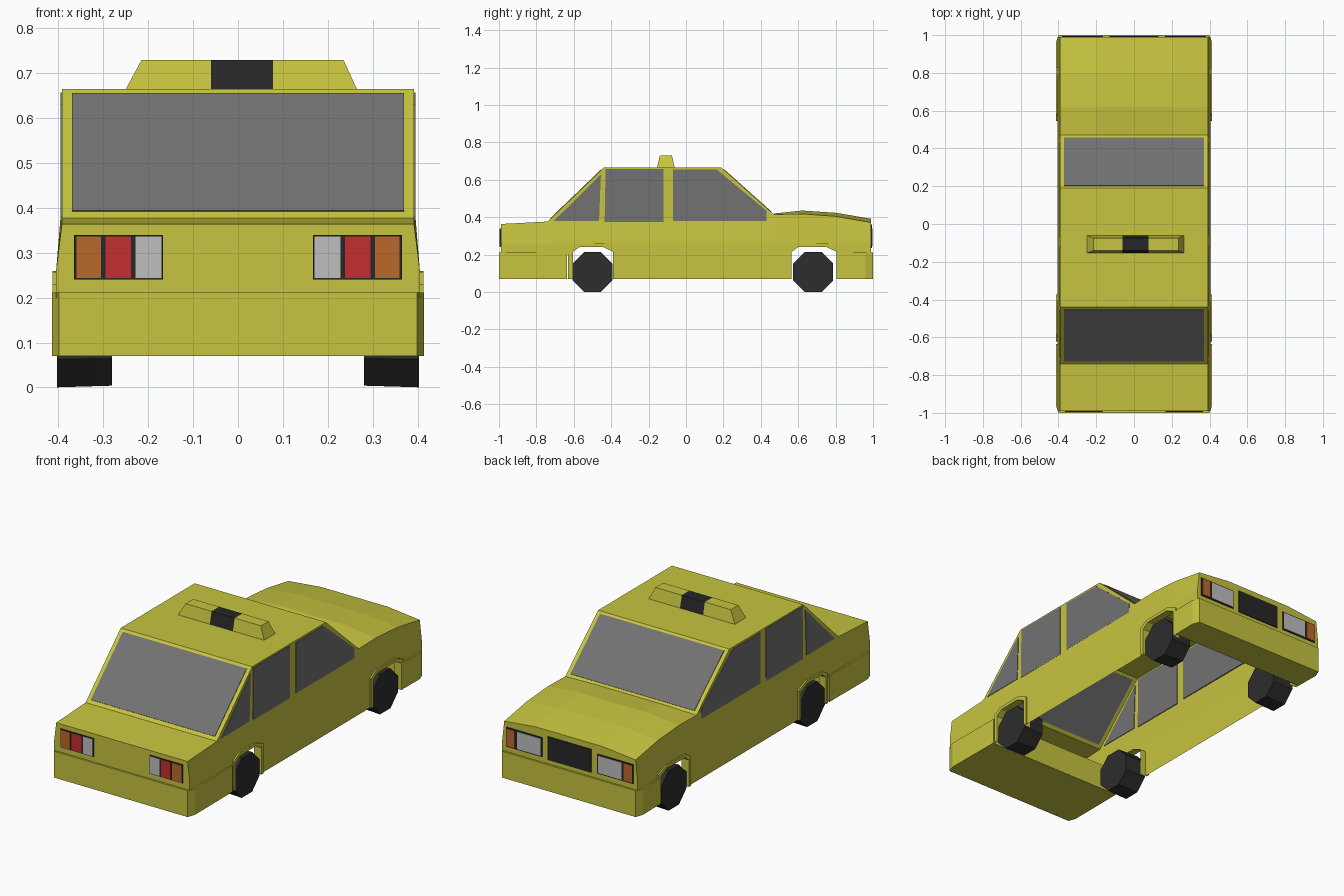
import bpy, bmesh, math
from mathutils import Matrix, Vector

old = bpy.data.objects.get("Cube")
if old:
    bpy.data.objects.remove(old, do_unlink=True)


def material(name, r, g, b):
    m = bpy.data.materials.new(name)
    m.use_nodes = True
    m.diffuse_color = (r, g, b, 1)
    m.node_tree.nodes["Principled BSDF"].inputs["Base Color"].default_value = (r, g, b, 1)
    return m


YELLOW = material("taxi yellow", .57, .55, .05)
GLASS = material("grey glass", .17, .17, .17)
BLACK = material("black trim", .02, .02, .02)
TYRE = material("tyre rubber", .026, .026, .026)
WHITE = material("pale lamp", .52, .52, .52)
RED = material("red lamp", .55, .028, .03)
ORANGE = material("orange lamp", .5, .14, .025)


def finish(name, bm, *mats):
    """Weld, orient and link a mesh."""
    bmesh.ops.remove_doubles(bm, verts=bm.verts, dist=.0005)
    bmesh.ops.recalc_face_normals(bm, faces=bm.faces)
    me = bpy.data.meshes.new(name)
    bm.to_mesh(me)
    bm.free()
    for m in mats:
        me.materials.append(m)
    ob = bpy.data.objects.new(name, me)
    bpy.context.collection.objects.link(ob)
    return ob


def face(bm, pts):
    return bm.faces.new([bm.verts.new(p) for p in pts])


def plate(name, pts, mat, thick=.006):
    """Thin slab centred on a flat outline."""
    bm = bmesh.new()
    f = face(bm, pts)
    f.normal_update()
    n = f.normal.copy()
    bmesh.ops.translate(bm, verts=bm.verts, vec=-n * thick / 2)
    ext = bmesh.ops.extrude_face_region(bm, geom=[f], use_keep_orig=True)
    bmesh.ops.translate(bm, vec=n * thick,
                        verts=[v for v in ext["geom"] if isinstance(v, bmesh.types.BMVert)])
    return finish(name, bm, mat)


def lamp(name, x0, x1, z0, z1, y, mat, thick):
    return plate(name, [(x0, y, z0), (x1, y, z0), (x1, y, z1), (x0, y, z1)], mat, thick)


SIDES = ((1, "left"), (-1, "right"))
LOW, BELT = .405, .392          # half widths at the sill and at the belt line
FLOOR, WAIST = .07, .26


def arch(y0, y1):
    return [(y0, FLOOR), (y0, .215), (y0 + .035, .24), (y1 - .055, .242), (y1, .215), (y1, FLOOR)]


ARCHES = {"rear": arch(-.605, -.39), "front": arch(.565, .805)}

# Body shell: open underneath between the bumpers
hood_y = [.47, .62, .8, .99]
hood_edge = [.415, .418, .405, .372]
hood_crown = [.42, .436, .424, .392]
belt = [(-.99, .364), (-.74, .377)] + list(zip(hood_y, hood_edge))
cabin = [(-.74, .377), (-.44, .665), (.19, .665), (.47, .415)]
bm = bmesh.new()
for s, _ in SIDES:
    lower = ([(-.99, WAIST), (-.99, .2), (-.63, .2), (-.63, FLOOR)] + ARCHES["rear"] + ARCHES["front"]
             + [(.83, FLOOR), (.83, .2), (.99, .2), (.99, WAIST)])
    lower += [(y, WAIST) for y, _ in reversed(belt[1:-1])]
    face(bm, [(s * LOW, y, z) for y, z in lower])
    for (a, az), (b, bz) in zip(belt, belt[1:]):
        face(bm, [(s * LOW, a, WAIST), (s * LOW, b, WAIST), (s * BELT, b, bz), (s * BELT, a, az)])
    face(bm, [(s * BELT, y, z) for y, z in cabin])
# Rear deck, rear window frame, roof, windscreen frame
top = [belt[0]] + cabin
for (a, az), (b, bz) in zip(top, top[1:]):
    face(bm, [(-BELT, a, az), (BELT, a, az), (BELT, b, bz), (-BELT, b, bz)])
# Crowned hood
xs = [-BELT, -.2, .2, BELT]
rows = [[(x, y, e if abs(x) == BELT else c) for x in xs]
        for y, e, c in zip(hood_y, hood_edge, hood_crown)]
for r0, r1 in zip(rows, rows[1:]):
    for i in range(3):
        face(bm, [r0[i], r0[i + 1], r1[i + 1], r1[i]])
face(bm, [(BELT, .47, .415), (.2, .47, .42), (-.2, .47, .42), (-BELT, .47, .415)])
# End panels
for y, crest in ((-.99, [(-BELT, -.99, .364), (BELT, -.99, .364)]), (.99, rows[-1])):
    face(bm, [(LOW, y, WAIST), (LOW, y, .2), (-LOW, y, .2), (-LOW, y, WAIST)] + crest)
finish("body_shell", bm, YELLOW)

# Bumpers: solid blocks, narrower at the outer end
for name, inner, outer in (("rear_bumper", -.635, -1), ("front_bumper", .825, 1)):
    bend = outer * .96
    plan = [(.412, inner), (.414, bend), (.399, outer), (-.399, outer), (-.414, bend), (-.412, inner)]
    bm = bmesh.new()
    f = face(bm, [(x, y, FLOOR) for x, y in plan])
    ext = bmesh.ops.extrude_face_region(bm, geom=[f], use_keep_orig=True)
    bmesh.ops.translate(bm, vec=(0, 0, .142),
                        verts=[v for v in ext["geom"] if isinstance(v, bmesh.types.BMVert)])
    finish(name, bm, YELLOW)

# Wheel arch lips
for end, pts in ARCHES.items():
    mid = (pts[0][0] + pts[-1][0]) / 2
    grown = [(mid + (y - mid) * 1.16, FLOOR + (z - FLOOR) * 1.1) for y, z in pts]
    for s, side in SIDES:
        bm = bmesh.new()
        loops = [[(s * x, y, z) for y, z in p]
                 for x, p in ((.37, pts), (.413, pts), (.413, grown), (LOW, grown))]
        for a, b in zip(loops, loops[1:]):
            for i in range(len(pts) - 1):
                face(bm, [a[i], a[i + 1], b[i + 1], b[i]])
        finish(f"{end}_{side}_arch_lip", bm, YELLOW)

# Octagonal wheels
for end, y in (("rear", -.5), ("front", .68)):
    for s, side in SIDES:
        bm = bmesh.new()
        bmesh.ops.create_cone(bm, cap_ends=True, segments=8, radius1=.112, radius2=.116, depth=.123)
        turn = Matrix.Rotation(s * math.pi / 2, 4, "Y") @ Matrix.Rotation(math.pi / 8, 4, "Z")
        bmesh.ops.transform(bm, matrix=Matrix.Translation((s * .342, y, .1075)) @ turn, verts=bm.verts)
        finish(f"{end}_{side}_wheel", bm, TYRE)

# Side windows
windows = {
    "quarter_window": [(-.705, .381), (-.465, .381), (-.455, .63)],
    "rear_door_window": [(-.435, .375), (-.12, .375), (-.12, .657), (-.43, .657)],
    "front_door_window": [(-.07, .381), (.43, .381), (.43, .435), (.165, .655), (-.07, .655)],
}
for s, side in SIDES:
    for name, pts in windows.items():
        plate(f"{side}_{name}", [(s * BELT, y, z) for y, z in pts], GLASS)

# Rear window and windscreen lie on the sloping frames
for name, a, b in (("rear_window", cabin[0], cabin[1]), ("windscreen", cabin[3], cabin[2])):
    lo, hi = (Vector(a).lerp(Vector(b), t) for t in (.05, .96))
    plate(name, [(-.37, *lo), (.37, *lo), (.37, *hi), (-.37, *hi)], GLASS)

# Lamp clusters and grille
for s, side in SIDES:
    lamp(f"{side}_tail_lamp_panel", s * .167, s * .365, .24, .34, -.991, BLACK, .006)
    for name, x0, x1, mat in (("reversing_lamp", .17, .228, WHITE), ("brake_lamp", .238, .295, RED),
                              ("rear_indicator", .305, .36, ORANGE)):
        lamp(f"{side}_{name}", s * x0, s * x1, .244, .336, -.992, mat, .009)
    lamp(f"{side}_headlamp_panel", s * .165, s * .38, .24, .345, .991, BLACK, .006)
    for name, x0, x1, mat in (("headlamp", .172, .312, WHITE), ("front_indicator", .325, .374, ORANGE)):
        lamp(f"{side}_{name}", s * x0, s * x1, .246, .339, .992, mat, .009)
lamp("grille", -.13, .13, .235, .36, .991, BLACK, .008)

# Roof sign with a dark centre band
bm = bmesh.new()
rings = []
for xb, xt in ((-.25, -.215), (-.06, -.06), (.078, .078), (.265, .235)):
    rings.append([(xb, -.155, .664), (xt, -.14, .729), (xt, -.075, .729), (xb, -.06, .664)])
for k in range(3):
    for i in range(4):
        j = (i + 1) % 4
        f = face(bm, [rings[k][i], rings[k][j], rings[k + 1][j], rings[k + 1][i]])
        f.material_index = int(k == 1)
face(bm, rings[0])
face(bm, rings[-1])
finish("roof_sign", bm, YELLOW, BLACK)
